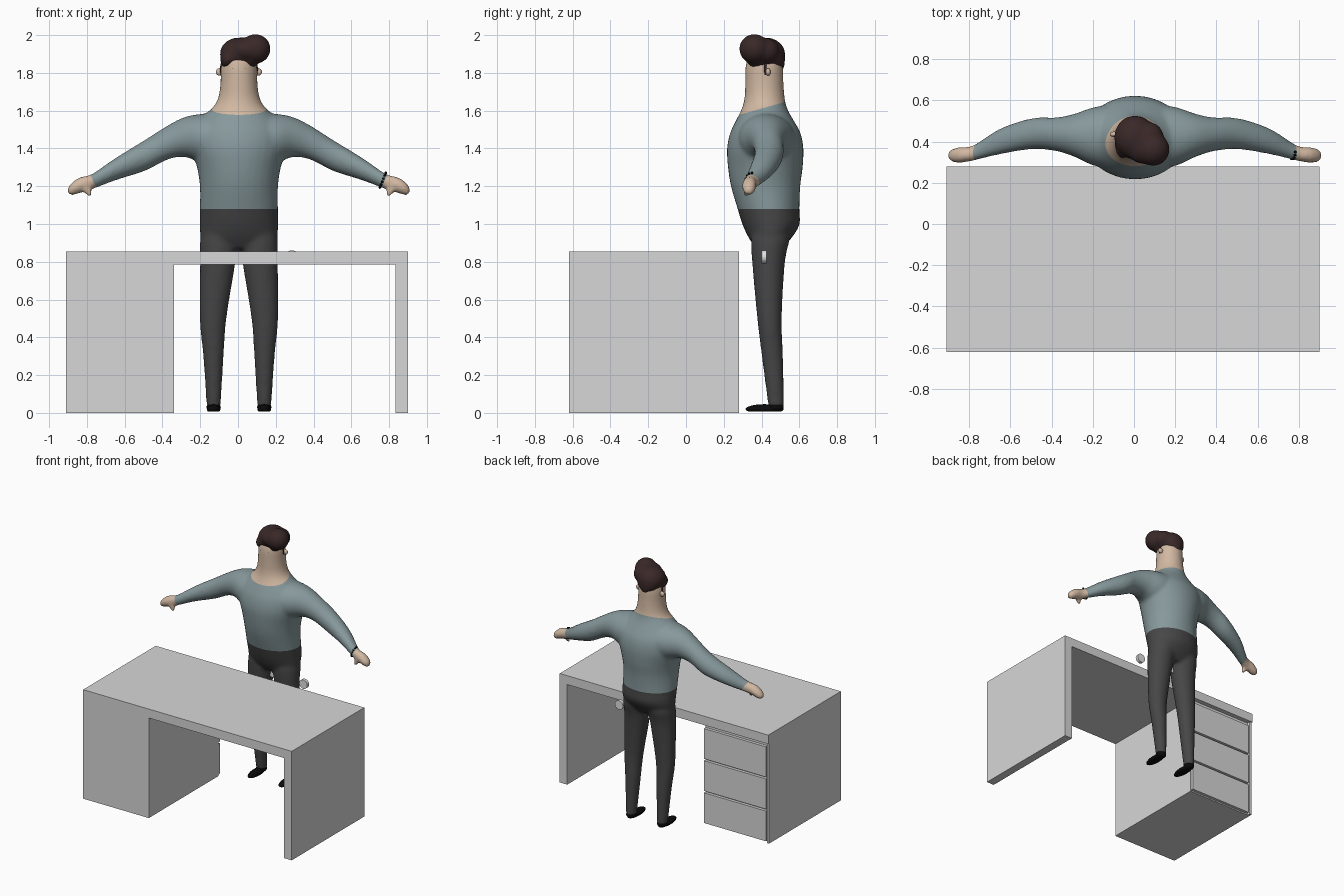
import bpy, bmesh, math
from mathutils import Vector, Matrix

if "Cube" in bpy.data.objects:
    bpy.data.objects.remove(bpy.data.objects["Cube"])

CX = 0.005   # centre line of the figure


def material(name, rgb):
    m = bpy.data.materials.new(name)
    m.diffuse_color = (*rgb, 1)
    m.use_nodes = True
    m.node_tree.nodes["Principled BSDF"].inputs["Base Color"].default_value = m.diffuse_color
    return m


GREY = material("desk grey", (0.68, 0.68, 0.68))
SWEATER = material("sweater blue grey", (0.24, 0.315, 0.33))
SKIN = material("skin", (0.64, 0.48, 0.36))
PANTS = material("trouser charcoal", (0.062, 0.062, 0.062))
HAIR = material("hair brown", (0.042, 0.021, 0.021))
BLACK = material("black", (0.003, 0.003, 0.003))
WHITE = material("white", (0.75, 0.75, 0.75))


def make(name, bm, *mats, smooth=True):
    bmesh.ops.recalc_face_normals(bm, faces=bm.faces)
    me = bpy.data.meshes.new(name)
    bm.to_mesh(me)
    bm.free()
    ob = bpy.data.objects.new(name, me)
    bpy.context.collection.objects.link(ob)
    for m in mats:
        me.materials.append(m)
    me.polygons.foreach_set("use_smooth", [smooth] * len(me.polygons))
    return ob


def box(name, x0, x1, y0, y1, z0, z1, mat):
    bm = bmesh.new()
    bmesh.ops.create_cube(bm, size=1)
    for v in bm.verts:
        v.co = ((x0 + x1) / 2 + v.co.x * (x1 - x0), (y0 + y1) / 2 + v.co.y * (y1 - y0),
                (z0 + z1) / 2 + v.co.z * (z1 - z0))
    return make(name, bm, mat, smooth=False)


def ball(bm, c, r, rot=None, seg=24):
    mat = Matrix.Translation(c) @ (rot or Matrix()) @ Matrix.Diagonal((*r, 1))
    bmesh.ops.create_uvsphere(bm, u_segments=seg, v_segments=seg // 2, radius=1, matrix=mat)


def spline(rows, steps=4):
    """Smooth in-between rows through the given sections."""
    out = []
    for i in range(len(rows) - 1):
        a, b, c, d = rows[max(i - 1, 0)], rows[i], rows[i + 1], rows[min(i + 2, len(rows) - 1)]
        for k in range(steps):
            t = k / steps
            out.append([q + 0.5 * t * (r - p + t * (2 * p - 5 * q + 4 * r - s + t * (3 * (q - r) + s - p)))
                        for p, q, r, s in zip(a, b, c, d)])
    return out + [list(rows[-1])]


def loft(bm, rows, point, n=32):
    """Closed tube; point(row, cos, sin) gives each ring vertex."""
    rings = []
    for row in spline(rows):
        rings.append([bm.verts.new(point(row, math.cos(2 * math.pi * k / n), math.sin(2 * math.pi * k / n)))
                      for k in range(n)])
    for a, b in zip(rings, rings[1:]):
        for k in range(n):
            bm.faces.new((a[k], a[(k + 1) % n], b[(k + 1) % n], b[k]))
    bm.faces.new(rings[0])
    bm.faces.new(rings[-1])


def fuse(ob, voxel, iterations, mats):
    """Melt overlapping parts into one smooth skin."""
    m = ob.modifiers.new("fuse", 'REMESH')
    m.mode, m.voxel_size = 'VOXEL', voxel
    s = ob.modifiers.new("soften", 'SMOOTH')
    s.factor, s.iterations = 0.5, iterations
    me = bpy.data.meshes.new_from_object(ob.evaluated_get(bpy.context.evaluated_depsgraph_get()))
    ob.modifiers.clear()
    ob.data = me
    me.materials.clear()
    for mat in mats:
        me.materials.append(mat)
    me.polygons.foreach_set("use_smooth", [True] * len(me.polygons))
    return me


# ---- desk ----
box("desk_top", -0.91, 0.90, -0.62, 0.28, 0.785, 0.855, GREY)
box("desk_side_panel", 0.835, 0.90, -0.62, 0.28, 0, 0.785, GREY)
box("drawer_pedestal", -0.91, -0.34, -0.62, 0.245, 0, 0.785, GREY)
box("pedestal_side", -0.91, -0.89, 0.245, 0.27, 0, 0.785, GREY)
for i in range(3):
    box("drawer_front", -0.88, -0.343, 0.245, 0.268, 0.01 + i * 0.252, 0.247 + i * 0.252, GREY)

# ---- body: torso, neck, head, legs, arms fused together ----
bm = bmesh.new()


def upright(side):   # rows: z, centre x, half width, front y, back y
    return lambda r, c, s: (CX + side * r[1] + r[2] * c, (r[3] + r[4]) / 2 + (r[4] - r[3]) / 2 * s, r[0])


def sideways(side):  # rows: x, centre y, centre z, half depth, half height
    return lambda r, c, s: (CX + side * r[0], r[1] + r[3] * c, r[2] + r[4] * s)


torso = [(0.87, 0, 0.16, 0.37, 0.51), (0.93, 0, 0.202, 0.330, 0.562), (1.0, 0, 0.208, 0.298, 0.602),
         (1.08, 0, 0.207, 0.273, 0.60), (1.2, 0, 0.207, 0.238, 0.605), (1.3, 0, 0.222, 0.222, 0.618),
         (1.4, 0, 0.25, 0.217, 0.622), (1.48, 0, 0.25, 0.233, 0.607), (1.54, 0, 0.215, 0.26, 0.575),
         (1.59, 0, 0.168, 0.286, 0.546), (1.63, 0, 0.128, 0.302, 0.53), (1.68, 0, 0.107, 0.311, 0.521),
         (1.75, 0, 0.098, 0.313, 0.516), (1.85, 0, 0.093, 0.317, 0.511), (1.93, 0, 0.06, 0.35, 0.48)]
leg = [(0.03, 0.134, 0.037, 0.436, 0.519), (0.3, 0.135, 0.054, 0.401, 0.514), (0.5, 0.137, 0.071, 0.377, 0.507),
       (0.8, 0.112, 0.094, 0.350, 0.524), (0.93, 0.104, 0.10, 0.345, 0.55), (1.02, 0.09, 0.08, 0.36, 0.53)]
arm = [(0.08, 0.425, 1.45, 0.16, 0.14), (0.2, 0.425, 1.455, 0.142, 0.128), (0.29, 0.43, 1.46, 0.106, 0.105),
       (0.38, 0.435, 1.43, 0.082, 0.09), (0.5, 0.438, 1.362, 0.075, 0.082), (0.65, 0.402, 1.292, 0.063, 0.06),
       (0.77, 0.35, 1.228, 0.04, 0.042), (0.81, 0.338, 1.215, 0.036, 0.041), (0.85, 0.335, 1.203, 0.038, 0.042),
       (0.885, 0.333, 1.185, 0.033, 0.034), (0.906, 0.332, 1.176, 0.018, 0.018)]
loft(bm, torso, upright(1))
for side in (-1, 1):
    loft(bm, leg, upright(side))
    loft(bm, arm, sideways(side))
    # thumb
    ball(bm, (CX + side * 0.80, 0.318, 1.173), (0.018, 0.018, 0.038), Matrix.Rotation(side * 0.5, 4, 'Y'))
me = fuse(make("body", bm), 0.012, 8, (SWEATER, SKIN, PANTS))

# clean colour borders at collar, waist and cuffs
collar = (Vector((0, 0.27, 1.575)), Vector((0, -0.28, 1)))
cuffs = [(Vector((CX + s * 0.772, 0, 1.23)), Vector((s * 0.9, 0, -0.42))) for s in (-1, 1)]
bm = bmesh.new()
bm.from_mesh(me)
for co, no in [collar, (Vector((0, 0, 1.08)), Vector((0, 0, 1)))] + cuffs:
    bmesh.ops.bisect_plane(bm, geom=bm.verts[:] + bm.edges[:] + bm.faces[:], plane_co=co, plane_no=no, dist=1e-4)
for f in bm.faces:
    p = f.calc_center_median()
    hand = abs(p.x) > 0.6 and any((p - c).dot(n) > 0 for c, n in cuffs)
    skin = hand or (p - collar[0]).dot(collar[1]) > 0
    f.material_index = 1 if skin else 2 if p.z < 1.08 and abs(p.x) < 0.4 else 0
    f.smooth = True
bm.to_mesh(me)
bm.free()

# ---- hair with a quiff swept to one side ----
bm = bmesh.new()
ball(bm, (0.005, 0.42, 1.90), (0.102, 0.106, 0.088))          # crown
ball(bm, (0.005, 0.46, 1.88), (0.085, 0.066, 0.075))          # back
ball(bm, (0.005, 0.474, 1.852), (0.05, 0.05, 0.06))           # nape
ball(bm, (0.092, 0.362, 1.927), (0.081, 0.081, 0.079))        # quiff
ball(bm, (0.05, 0.39, 1.922), (0.10, 0.10, 0.068))            # bridge
ball(bm, (0.07, 0.42, 1.915), (0.075, 0.075, 0.07))
for side in (-1, 1):
    ball(bm, (CX + side * 0.062, 0.395, 1.87), (0.037, 0.078, 0.05))
fuse(make("hair", bm), 0.01, 10, (HAIR,))

for side in (-1, 1):
    # ears, sideburns and small eyes
    bm = bmesh.new()
    ball(bm, (CX + side * 0.102, 0.435, 1.805), (0.02, 0.013, 0.02))
    make("ear", bm, SKIN)
    bm = bmesh.new()
    ball(bm, (CX + side * 0.091, 0.42, 1.82), (0.009, 0.008, 0.038))
    make("sideburn", bm, HAIR)
    bm = bmesh.new()
    ball(bm, (CX + side * 0.032, 0.324, 1.825), (0.003, 0.003, 0.003), seg=12)
    make("eye", bm, BLACK)
    # shoe with a flat sole
    bm = bmesh.new()
    ball(bm, (CX + side * 0.134, 0.416, 0.02), (0.036, 0.101, 0.026))
    ball(bm, (CX + side * 0.134, 0.475, 0.03), (0.038, 0.042, 0.026))
    for v in bm.verts:
        v.co.z = max(v.co.z, 0.008)
    make("shoe", bm, BLACK)

# ---- beaded bracelet showing on the front of the wrist ----
bm = bmesh.new()
for k in range(8):
    a = math.pi * (0.52 + k / 7 * 0.96)
    z = 0.039 * math.sin(a)
    ball(bm, (CX + 0.762 + 0.4 * z, 0.352 + 0.037 * math.cos(a), 1.232 + z), (0.007, 0.006, 0.007), seg=8)
make("bracelet", bm, BLACK)

# ---- two small round discs behind the desk ----
for x, y, r in ((0.005, 0.43, 0.026), (0.285, 0.413, 0.035)):
    bm = bmesh.new()
    bmesh.ops.create_cone(bm, cap_ends=True, segments=24, radius1=r, radius2=r, depth=0.024,
                          matrix=Matrix.Translation((x, y, 0.826)) @ Matrix.Rotation(math.pi / 2, 4, 'X'))
    make("small_disc", bm, WHITE, smooth=False)
